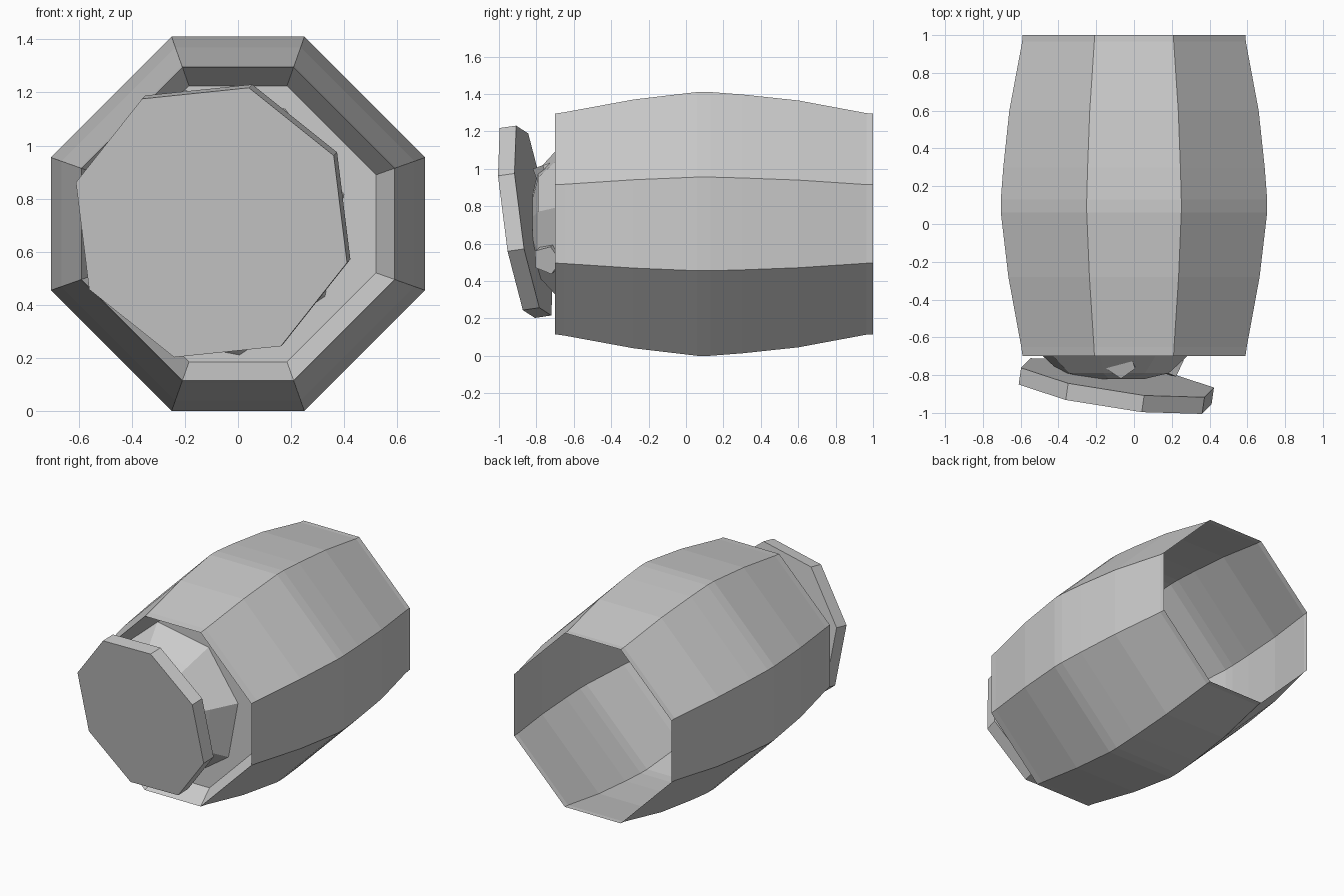
import bpy, bmesh, math
from mathutils import Vector, Matrix

if "Cube" in bpy.data.objects:
    bpy.data.objects.remove(bpy.data.objects["Cube"])

CX, CZ = -0.1, 0.71  # shared centre of lid and plug


def loft(name, rings, cap_start=False, cap_end=False):
    """Skin a list of equal-length point rings into one object."""
    bm = bmesh.new()
    vs = [[bm.verts.new(p) for p in r] for r in rings]
    n = len(vs[0])
    for a, b in zip(vs, vs[1:]):
        for i in range(n):
            j = (i + 1) % n
            bm.faces.new((a[i], a[j], b[j], b[i]))
    if cap_start:
        bm.faces.new(vs[0])
    if cap_end:
        bm.faces.new(vs[-1])
    bmesh.ops.recalc_face_normals(bm, faces=bm.faces)
    me = bpy.data.meshes.new(name)
    bm.to_mesh(me)
    bm.free()
    ob = bpy.data.objects.new(name, me)
    bpy.context.collection.objects.link(ob)
    return ob


def stave_ring(y, a):
    """Octagon with long diagonals, a = distance from axis to the flats."""
    h = a * 0.355
    pts = [(a, -h), (a, h), (h, a), (-h, a), (-a, h), (-a, -h), (-h, -a), (h, -a)]
    return [(x, y, 0.705 + z) for x, z in pts]


def round_ring(y, r, n, phase, cx=CX, cz=CZ):
    return [(cx + r * math.cos(phase + math.tau * i / n), y,
             cz + r * math.sin(phase + math.tau * i / n)) for i in range(n)]


# Barrel shell: open at the back, recessed head at the front
profile = [(1.0, .59), (.965, .592), (.6, .66), (.3, .692), (.13, .705), (.06, .705),
           (-.28, .665), (-.65, .597), (-.7, .59), (-.57, .52)]
loft("barrel", [stave_ring(y, a) for y, a in profile], cap_end=True)

# Faceted plug bulging from the head
loft("plug", [round_ring(y, r, 8, math.radians(12)) for y, r in
              [(-.57, .51), (-.7, .39), (-.79, .29), (-.82, .16)]], cap_end=True)

# Loose octagonal lid, tilted in front of the barrel
lid = loft("lid", [round_ring(y, .535, 8, math.radians(29), 0, 0) for y in (0, .09)],
           True, True)
normal = Vector((-.145, -1, -.145)).normalized()
tilt = Vector((0, -1, 0)).rotation_difference(normal).to_matrix().to_4x4()
lid.matrix_world = Matrix.Translation((CX, -.902, CZ)) @ tilt

# Small five-sided studs on the plug
for i, (pos, direction) in enumerate([((-.07, -.72, .96), (0, -.35, 1)),
                                      ((.17, -.72, .53), (1, -.4, -.3))]):
    stud = loft(f"stud_{i + 1}", [round_ring(y, r, 5, 0.3, 0, 0) for y, r in
                                  [(-.07, .08), (.07, .08)]], True, True)
    turn = Vector((0, 1, 0)).rotation_difference(Vector(direction).normalized())
    stud.matrix_world = Matrix.Translation(pos) @ turn.to_matrix().to_4x4()
